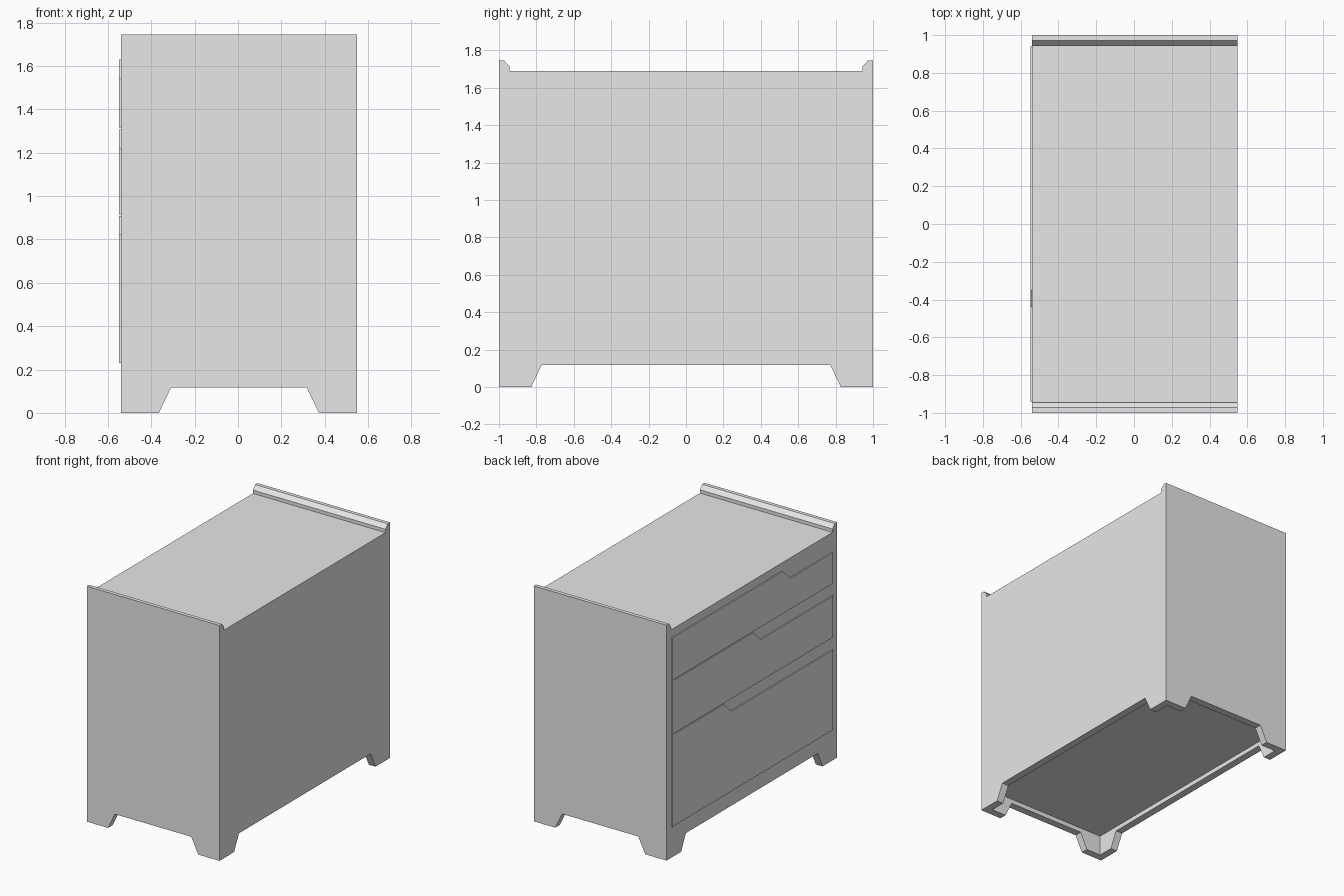
import bpy, bmesh
from mathutils import Vector

cube = bpy.data.objects.get("Cube")
if cube:
    bpy.data.objects.remove(cube, do_unlink=True)

grey = bpy.data.materials.new("light_grey")
grey.use_nodes = True
grey.diffuse_color = (0.8, 0.8, 0.8, 1)
grey.node_tree.nodes["Principled BSDF"].inputs["Base Color"].default_value = (0.8, 0.8, 0.8, 1)


def prism(name, outline, axis, start, end):
    """Extrude a (side, height) outline along x or y."""
    bm = bmesh.new()
    place = (lambda s, z: (start, s, z)) if axis == "x" else (lambda s, z: (s, start, z))
    face = bm.faces.new([bm.verts.new(place(s, z)) for s, z in outline])
    moved = bmesh.ops.extrude_face_region(bm, geom=[face])["geom"]
    step = Vector((end - start, 0, 0)) if axis == "x" else Vector((0, end - start, 0))
    bmesh.ops.translate(bm, vec=step, verts=[g for g in moved if isinstance(g, bmesh.types.BMVert)])
    bmesh.ops.recalc_face_normals(bm, faces=bm.faces)
    mesh = bpy.data.meshes.new(name)
    bm.to_mesh(mesh)
    bm.free()
    mesh.materials.append(grey)
    obj = bpy.data.objects.new(name, mesh)
    bpy.context.scene.collection.objects.link(obj)
    return obj


def mirrored(half):
    """Complete a half outline across the centre line."""
    return half + [(-s, z) for s, z in reversed(half)]


BACK, FRONT = 0.548, -0.54
MID = (BACK + FRONT) / 2
WALL = 0.055
ARCH = 0.117

# Cabinet body: feet, walls and raised chamfered lips at both ends
half_body = [(0.772, ARCH), (0.828, 0), (1, 0), (1, 1.745),
             (0.972, 1.745), (0.945, 1.715), (0.945, 1.69)]
body = prism("cabinet_body", mirrored(half_body), "x", FRONT, BACK)

# Cutters: foot arch through the ends, and the hollow underside
arch = [(MID + s, z) for s, z in mirrored([(0.425, -0.1), (0.37, -0.001), (0.313, ARCH)])]
arch[0], arch[-1] = (MID + 0.37, -0.1), (MID - 0.37, -0.1)
hollow = [(FRONT + WALL, -0.1), (BACK - WALL, -0.1), (BACK - WALL, 0.15), (FRONT + WALL, 0.15)]
cutters = [prism("arch_cutter", arch, "y", -1.1, 1.1),
           prism("underside_cutter", hollow, "y", WALL - 1, 1 - WALL)]
for cutter in cutters:
    cut = body.modifiers.new(cutter.name, "BOOLEAN")
    cut.operation = "DIFFERENCE"
    cut.solver = "EXACT"
    cut.object = cutter
    cutter.hide_render = True
    cutter.hide_viewport = True
    cutter.display_type = "WIRE"

# Drawer fronts: thin plates with a slanted finger notch at one upper corner
SIDE = 0.942
NOTCH = 0.085
drawers = [("bottom_drawer", 0.23, 0.908, 0.34),
           ("middle_drawer", 0.916, 1.308, -0.005),
           ("top_drawer", 1.316, 1.63, -0.35)]
for name, low, high, notch in drawers:
    outline = [(SIDE, low), (SIDE, high), (notch, high), (notch - 0.09, high - NOTCH),
               (-SIDE, high - NOTCH), (-SIDE, low)]
    prism(name, outline, "x", FRONT, -BACK)
